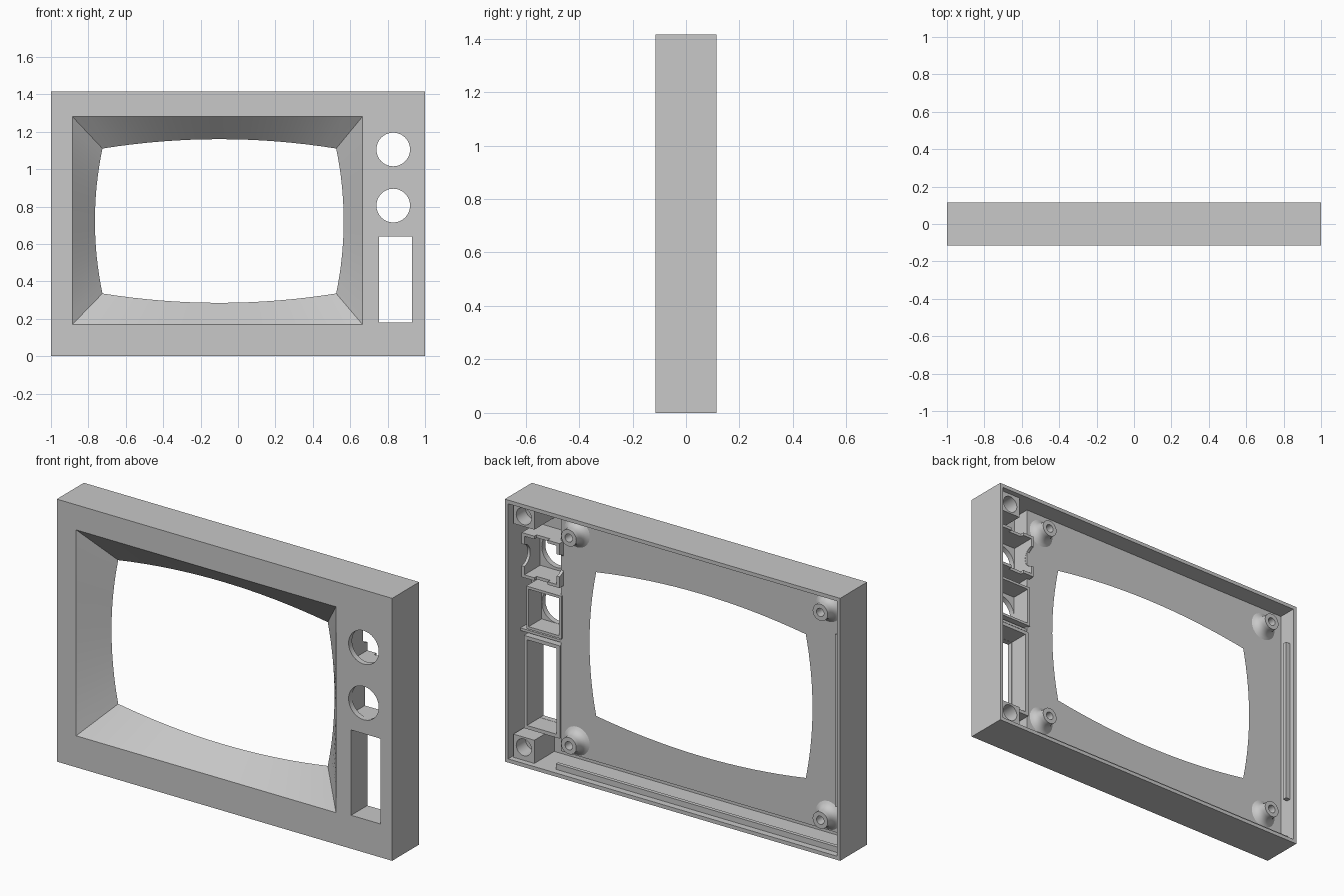
import bpy, bmesh, math
from mathutils import Matrix, Vector

cube = bpy.data.objects.get("Cube")
if cube:
    bpy.data.objects.remove(cube, do_unlink=True)

grey = bpy.data.materials.new("grey_plastic")
grey.use_nodes = True
COLOUR = (0.58, 0.58, 0.58, 1)
grey.diffuse_color = COLOUR
grey.node_tree.nodes["Principled BSDF"].inputs["Base Color"].default_value = COLOUR

# Main dimensions
W, D, H = 1.0, 0.115, 1.415      # half width, half depth, height
WALL = 0.02
PLATE = 0.015                    # rear face of the screen plate
FLOOR = -0.085                   # rear face of the thin front wall


def finish(bm, name):
    bmesh.ops.recalc_face_normals(bm, faces=bm.faces)
    mesh = bpy.data.meshes.new(name)
    bm.to_mesh(mesh)
    bm.free()
    mesh.materials.append(grey)
    obj = bpy.data.objects.new(name, mesh)
    bpy.context.collection.objects.link(obj)
    return obj


def box(name, xs, ys, zs):
    lo, hi = Vector((xs[0], ys[0], zs[0])), Vector((xs[1], ys[1], zs[1]))
    bm = bmesh.new()
    bmesh.ops.create_cube(bm, size=1)
    bmesh.ops.scale(bm, vec=hi - lo, verts=bm.verts)
    bmesh.ops.translate(bm, vec=(lo + hi) / 2, verts=bm.verts)
    return finish(bm, name)


def cylinder(name, centre, radius, length, axis="Y"):
    turn = Matrix.Rotation(math.pi / 2, 4, "X" if axis == "Y" else "Y")
    bm = bmesh.new()
    bmesh.ops.create_cone(bm, cap_ends=True, segments=48, radius1=radius,
                          radius2=radius, depth=length,
                          matrix=Matrix.Translation(centre) @ turn)
    return finish(bm, name)


def cut(obj, *cutters):
    for cutter in cutters:
        cutter.hide_render = True
        mod = obj.modifiers.new("cut", "BOOLEAN")
        mod.operation, mod.solver, mod.object = "DIFFERENCE", "EXACT", cutter
        bpy.context.view_layer.update()
        graph = bpy.context.evaluated_depsgraph_get()
        mesh = bpy.data.meshes.new_from_object(obj.evaluated_get(graph))
        obj.modifiers.clear()
        obj.data = mesh
        bpy.data.objects.remove(cutter, do_unlink=True)
    return obj


def smooth(obj):
    bpy.ops.object.select_all(action="DESELECT")
    obj.select_set(True)
    bpy.context.view_layer.objects.active = obj
    bpy.ops.object.shade_smooth_by_angle(angle=math.radians(30))


def bowed_ring(corners, bow, steps=16):
    """Closed loop of (x, z) points whose sides bulge outward by bow."""
    pts = []
    for i, a in enumerate(corners):
        a, b = Vector(a), Vector(corners[(i + 1) % 4])
        side = (b - a).normalized()
        out = Vector((side.y, -side.x))
        for k in range(steps):
            t = k / steps
            pts.append(a.lerp(b, t) + out * bow[i % 2] * 4 * t * (1 - t))
    return pts


def screen_cutter():
    outer = bowed_ring([(-0.885, 0.17), (0.665, 0.17), (0.665, 1.28), (-0.885, 1.28)], (0, 0))
    inner = bowed_ring([(-0.725, 0.335), (0.525, 0.335), (0.525, 1.11), (-0.725, 1.11)],
                       (0.05, 0.04))
    bm = bmesh.new()
    rings = [[bm.verts.new((p.x, y, p.y)) for p in ring]
             for ring, y in ((outer, -0.2), (outer, -D), (inner, PLATE), (inner, 0.1))]
    n = len(outer)
    for r, s in zip(rings, rings[1:]):
        for i in range(n):
            j = (i + 1) % n
            bm.faces.new((r[i], r[j], s[j], s[i]))
    bm.faces.new(rings[0])
    bm.faces.new(rings[-1])
    return finish(bm, "screen_cutter")


# Front shell: hollow back, deep control bay, lower channel, screen funnel
shell = box("front_shell", (-W, W), (-D, D), (0, H))
inside_x, inside_z = W - WALL, (WALL, H - WALL)
cut(shell,
    box("back_cutter", (-inside_x, inside_x), (PLATE, 0.2), inside_z),
    box("bay_cutter", (0.735, inside_x), (FLOOR, 0.2), inside_z),
    box("channel_cutter", (-inside_x, 0.8), (FLOOR, 0.2), (WALL, 0.09)),
    screen_cutter(),
    cylinder("upper_knob_cutter", (0.83, -0.1, 1.105), 0.09, 0.2),
    cylinder("lower_knob_cutter", (0.83, -0.1, 0.805), 0.09, 0.2),
    box("window_cutter", (0.755, 0.93), (-0.2, 0), (0.18, 0.64)))
smooth(shell)


# Open frames behind the knob holes and the speaker window
def frame(name, xs, zs, top, thick):
    inner_x = (xs[0] + thick, xs[1] - thick)
    inner_z = (zs[0] + thick, zs[1] - thick)
    return cut(box(name, xs, (FLOOR - 0.005, top), zs),
               box("frame_cutter", inner_x, (-0.2, 0.2), inner_z))


upper = frame("upper_knob_frame", (0.72, 0.945), (0.985, 1.225), 0.05, 0.016)
cut(upper,
    cylinder("side_notch_cutter", (0.83, 0.06, 1.105), 0.06, 0.4, "X"),
    box("end_notch_cutter", (0.79, 0.87), (0.03, 0.1), (0.9, 1.3)))
frame("lower_knob_frame", (0.725, 0.935), (0.7, 0.93), 0.025, 0.014)
frame("window_frame", (0.735, 0.95), (0.16, 0.66), 0.025, 0.019)
box("bay_crossbar", (0.735, 0.98), (FLOOR - 0.005, 0.01), (0.672, 0.686))

# Corner posts with screw holes
for label, z, zs in (("upper", 1.335, (1.28, 1.397)), ("lower", 0.09, (0.018, 0.145))):
    post = box(label + "_corner_post", (0.845, 0.97), (FLOOR - 0.005, 0.085), zs)
    cut(post, cylinder("post_hole_cutter", (0.908, 0.085, z), 0.045, 0.16))
    smooth(post)


# Flared screw bosses at the four corners of the screen
def boss(name, x, z):
    profile = [(0.08, PLATE - 0.002), (0.065, 0.021), (0.054, 0.032), (0.047, 0.047),
               (0.045, 0.062), (0.045, 0.085), (0.022, 0.085), (0.022, PLATE)]
    bm = bmesh.new()
    verts = [bm.verts.new((x + r, y, z)) for r, y in profile]
    edges = [bm.edges.new(pair) for pair in zip(verts, verts[1:])]
    bmesh.ops.spin(bm, geom=verts + edges, cent=(x, 0, z), axis=(0, 1, 0),
                   angle=math.tau, steps=32, use_duplicate=False)
    bmesh.ops.remove_doubles(bm, verts=bm.verts, dist=0.0001)
    smooth(finish(bm, name))


for side, x in (("left", 0.64), ("right", -0.86)):
    for level, z in (("upper", 1.29), ("lower", 0.17)):
        boss(f"{level}_{side}_boss", x, z)

# Snap ribs along the right and bottom walls
box("right_snap_rib", (-0.985, -0.952), (0.065, 0.09), (0.27, 1.2))
box("bottom_snap_rib", (-0.975, 0.72), (0.06, 0.08), (0.015, 0.05))
